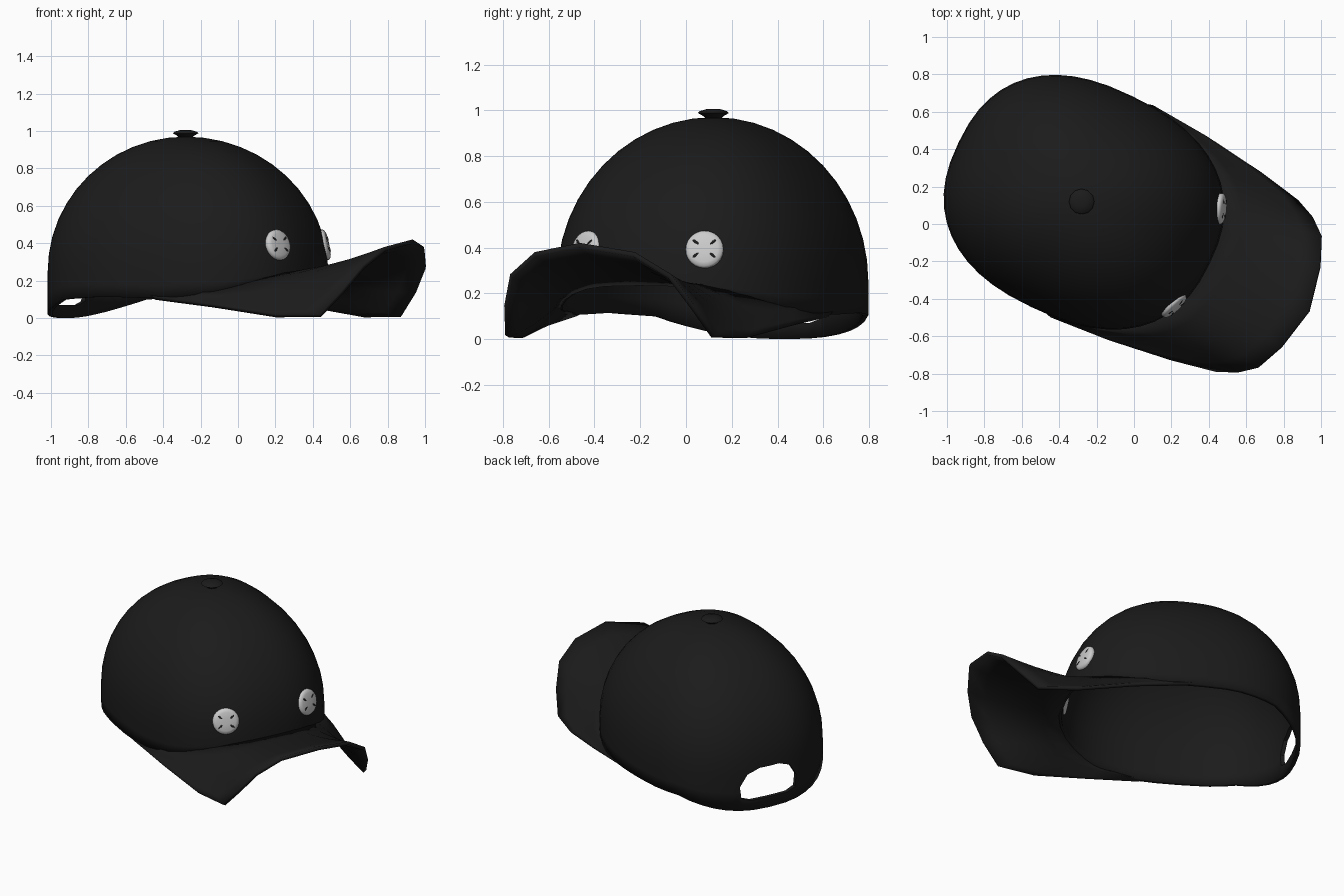
import bpy, bmesh
from math import sin, cos, pi, radians, copysign
from mathutils import Matrix, Vector

if "Cube" in bpy.data.objects:
    bpy.data.objects.remove(bpy.data.objects["Cube"])

YAW = radians(-25.7)
TO_WORLD = Matrix.Translation((-0.28, 0.12, 0)) @ Matrix.Rotation(YAW, 4, 'Z')
A_FRONT, A_BACK, B, N = 0.76, 0.73, 0.625, 2.4      # crown footprint
Z_MID, Z_TOP = 0.25, 0.97

black = bpy.data.materials.new("black_cloth")
black.diffuse_color = (0.011, 0.011, 0.011, 1)
black.use_nodes = True
black.node_tree.nodes["Principled BSDF"].inputs["Base Color"].default_value = black.diffuse_color


def make(name, bm, mat=None, angle=40):
    me = bpy.data.meshes.new(name)
    bm.to_mesh(me)
    bm.free()
    ob = bpy.data.objects.new(name, me)
    bpy.context.collection.objects.link(ob)
    if mat:
        me.materials.append(mat)
    bpy.ops.object.select_all(action='DESELECT')
    ob.select_set(True)
    bpy.context.view_layer.objects.active = ob
    if angle:
        bpy.ops.object.shade_smooth_by_angle(angle=radians(angle))
    return ob


def grid(rows, closed=False):
    """Skin rows of points with quads."""
    bm = bmesh.new()
    vs = [[bm.verts.new(TO_WORLD @ Vector(p)) for p in r] for r in rows]
    n = len(vs[0])
    for r0, r1 in zip(vs, vs[1:]):
        for i in range(n if closed else n - 1):
            k = (i + 1) % n
            bm.faces.new((r0[i], r0[k], r1[k], r1[i]))
    return bm, vs


def solidify(ob, thickness, offset):
    m = ob.modifiers.new("thickness", 'SOLIDIFY')
    m.thickness, m.offset = thickness, offset
    bpy.context.view_layer.objects.active = ob
    bpy.ops.object.modifier_apply(modifier=m.name)


def lerp_table(table, x):
    if x <= table[0][0]:
        return table[0][1]
    for (x0, y0), (x1, y1) in zip(table, table[1:]):
        if x <= x1:
            return y0 + (y1 - y0) * (x - x0) / (x1 - x0)
    return table[-1][1]


RIM = [(-.73, 0), (-.69, .018), (-.6, .055), (-.48, .10), (-.2, .115), (.13, .105),
       (.45, .13), (.62, .185), (.72, .225), (.76, .238)]


def footprint(t):
    c, s = cos(t), sin(t)
    a = A_FRONT if c > 0 else A_BACK
    return (a * copysign(abs(c) ** (2 / N), c), B * copysign(abs(s) ** (2 / N), s))


# Crown: straight band up from the wavy rim, then a dome
COLS = [footprint(2 * pi * i / 48) for i in range(48)]
rows = []
for w in (0, 0.5):
    rows.append([(u, v, lerp_table(RIM, u) * (1 - w) + Z_MID * w) for u, v in COLS])
for j in range(12):
    phi = j / 12 * pi / 2
    rows.append([(u * cos(phi), v * cos(phi), Z_MID + (Z_TOP - Z_MID) * sin(phi)) for u, v in COLS])
bm, vs = grid(rows, closed=True)
tip = bm.verts.new(TO_WORLD @ Vector((0, 0, Z_TOP)))
for i in range(48):
    bm.faces.new((vs[-1][i], vs[-1][(i + 1) % 48], tip))
crown = make("crown", bm, black)
solidify(crown, 0.025, -1)

# Opening at the back above the strap
hole = [(-.19, .09), (-.13, .07), (.13, .07), (.19, .09), (.20, .17), (.15, .25),
        (.07, .28), (-.07, .28), (-.15, .25), (-.20, .17)]
bm, vs = grid([[(u, v, z) for v, z in hole] for u in (-1, -.4)], closed=True)
for ring in vs:
    bm.faces.new(ring)
bmesh.ops.recalc_face_normals(bm, faces=bm.faces)
cutter = make("opening_cutter", bm, None, 0)
cutter.hide_render = True
m = crown.modifiers.new("opening", 'BOOLEAN')
m.operation, m.object, m.solver = 'DIFFERENCE', cutter, 'EXACT'
bpy.context.view_layer.objects.active = crown
bpy.ops.object.modifier_apply(modifier=m.name)
bpy.data.objects.remove(cutter)

# Brim: skin between the crown root and the arched outer edge
root_u = [.1, .38, .50, .58, .65, .71, .745, .755]
edge = [(.12, .622, .105), (.45, .598, .065), (.8, .55, .012), (1.04, .50, .012),
        (1.15, .453, .14), (1.24, .384, .275), (1.30, .24, .37), (1.35, 0, .41)]
half = []
for u, (eu, ev, ez) in zip(root_u, edge):
    v = B * max(0, 1 - (u / A_FRONT) ** N) ** (1 / N) if ev else 0
    half.append((Vector((u - .008, v * .985, lerp_table(RIM, u) + .008)), Vector((eu, ev, ez))))
mirror = Vector((1, -1, 1))
full = [(r * mirror, e * mirror) for r, e in half] + half[-2::-1]
rows = []
for j in range(6):
    f = j / 5
    sag = Vector((0, 0, -0.015 * sin(pi * f)))
    rows.append([r.lerp(e, f) + sag * min(1, 2 * (e - r).length) for r, e in full])
bm, _ = grid(rows)
bmesh.ops.reverse_faces(bm, faces=bm.faces)
brim = make("brim", bm, black, 50)
solidify(brim, 0.022, 0)


def lathe(name, profile, frame, mat=None, steps=24):
    """Turn a (radius, height) profile around the frame's z axis."""
    bm = bmesh.new()
    rings = [[bm.verts.new(frame @ Vector((r * cos(2 * pi * i / steps), r * sin(2 * pi * i / steps), h)))
              for i in range(steps)] for r, h in profile]
    for a, b in zip(rings, rings[1:]):
        for i in range(steps):
            k = (i + 1) % steps
            bm.faces.new((a[i], a[k], b[k], b[i]))
    bm.faces.new(rings[0][::-1])
    bm.faces.new(rings[-1])
    return make(name, bm, mat)


# Top button
lathe("top_button", [(.03, .96), (.045, .975), (.068, .988), (.06, .996), (.03, 1.005)],
      Matrix.Translation((-.28, .12, 0)), black, 12)

# Two eyelets, each with four slots
for side, label in ((1, "left"), (-1, "right")):
    ang, tilt = YAW + side * radians(21), radians(12)
    normal = Vector((cos(ang) * cos(tilt), sin(ang) * cos(tilt), sin(tilt)))
    across = Vector((-sin(ang), cos(ang), 0))
    frame = Matrix((across, normal.cross(across), normal)).transposed().to_4x4()
    frame.translation = TO_WORLD @ Vector((.68, side * .285, .39))
    lathe("eyelet_" + label, [(.078, -.02), (.083, 0), (.083, .012), (.077, .021), (.06, .027), (.02, .029)], frame)
    bm = bmesh.new()
    for a in (38, 142, 218, 322):
        place = (frame @ Matrix.Rotation(radians(a), 4, 'Z') @ Matrix.Translation((.047, 0, .027))
                 @ Matrix.Diagonal((.018, .006, .003, 1)))
        bmesh.ops.create_uvsphere(bm, u_segments=10, v_segments=6, radius=1, matrix=place)
    make("eyelet_slots_" + label, bm, black)
